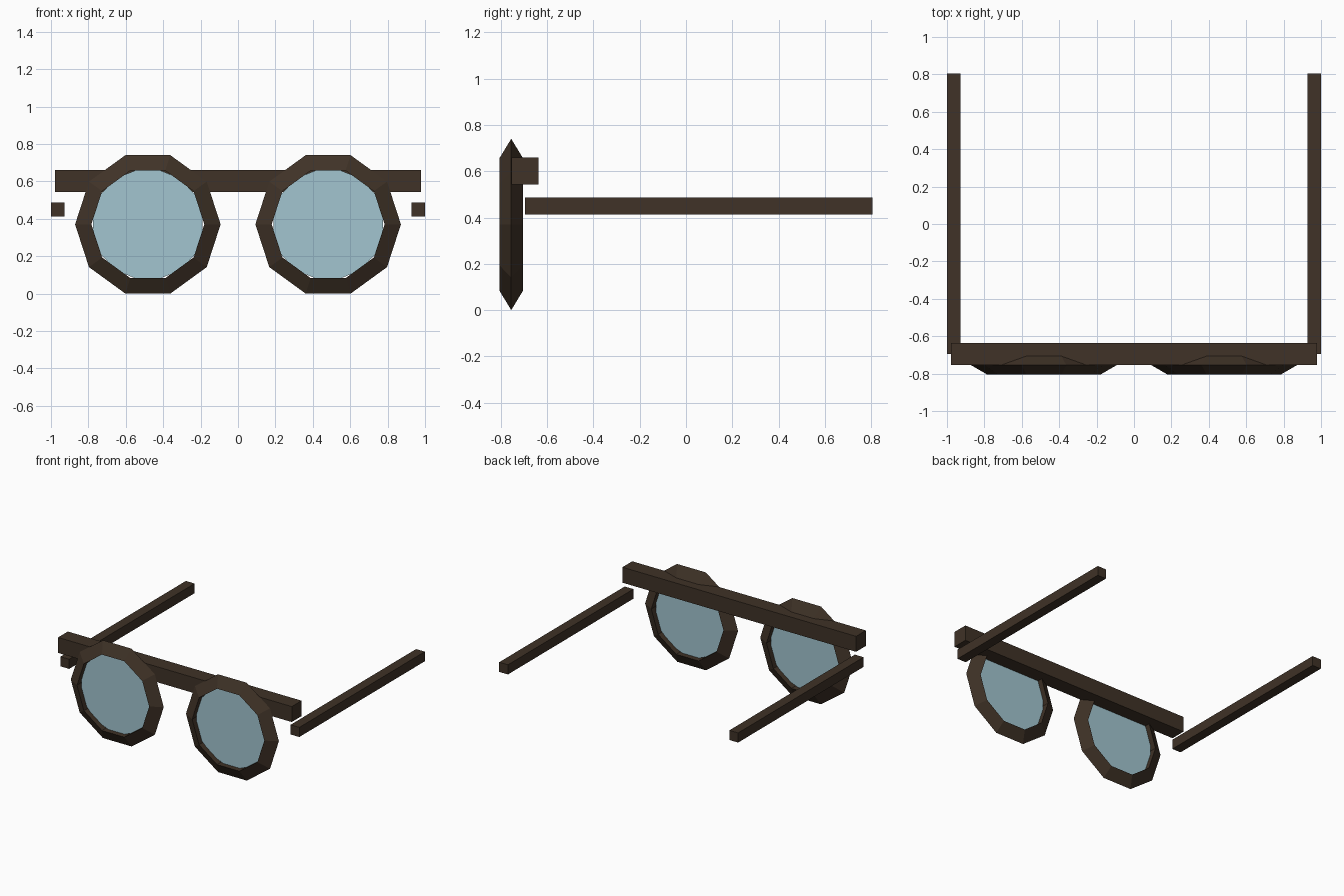
import bpy, bmesh
from math import cos, sin, pi, tau

if "Cube" in bpy.data.objects:
    bpy.data.objects.remove(bpy.data.objects["Cube"])


def material(name, color):
    m = bpy.data.materials.new(name)
    m.diffuse_color = color
    m.use_nodes = True
    m.node_tree.nodes["Principled BSDF"].inputs["Base Color"].default_value = m.diffuse_color
    return m


FRAME = material("dark_wood", (0.05, 0.032, 0.02, 1))
GLASS = material("tinted_glass", (0.36, 0.56, 0.63, 0.6))


def finish(name, bm, mat):
    bmesh.ops.recalc_face_normals(bm, faces=bm.faces)
    me = bpy.data.meshes.new(name)
    bm.to_mesh(me)
    bm.free()
    me.materials.append(mat)
    ob = bpy.data.objects.new(name, me)
    bpy.context.collection.objects.link(ob)
    return ob


def box(name, lo, hi):
    bm = bmesh.new()
    bmesh.ops.create_cube(bm, size=1)
    for v in bm.verts:
        v.co = [l + (c + 0.5) * (h - l) for c, l, h in zip(v.co, lo, hi)]
    return finish(name, bm, FRAME)


def revolve(name, cx, profile, sides, phase, mat, cap=False):
    """Sweep (radius, y) points around the lens axis; cap the ends or close the loop."""
    bm = bmesh.new()
    cz = 0.37
    rings = []
    for r, y in profile:
        angles = [phase + tau * i / sides for i in range(sides)]
        rings.append([bm.verts.new((cx + r * cos(a), y, cz + r * sin(a))) for a in angles])
    n = len(rings)
    for k in range(n - 1 if cap else n):
        a, b = rings[k], rings[(k + 1) % n]
        for i in range(sides):
            j = (i + 1) % sides
            bm.faces.new((a[i], a[j], b[j], b[i]))
    if cap:
        bm.faces.new(rings[0])
        bm.faces.new(rings[-1])
    return finish(name, bm, mat)


Y = -0.755
for side, s in (("left", -1), ("right", 1)):
    # ten-sided rim with triangular section
    tri = [(0.331 + 0.058 * cos(a), Y + 0.058 * sin(a)) for a in (0, tau / 3, 2 * tau / 3)]
    revolve(f"rim_{side}", s * 0.482, tri, 10, 0, FRAME)
    # thin round lens
    revolve(f"lens_{side}", s * 0.482, [(0.298, Y - 0.01), (0.298, Y + 0.01)], 16, pi / 16, GLASS, cap=True)
    # temple arm
    x0, x1 = sorted((s * 0.927, s * 1.0))
    box(f"temple_{side}", (x0, -0.695, 0.413), (x1, 0.805, 0.486))

# brow bar joining the rims
box("brow_bar", (-0.978, -0.754, 0.543), (0.978, -0.637, 0.66))
